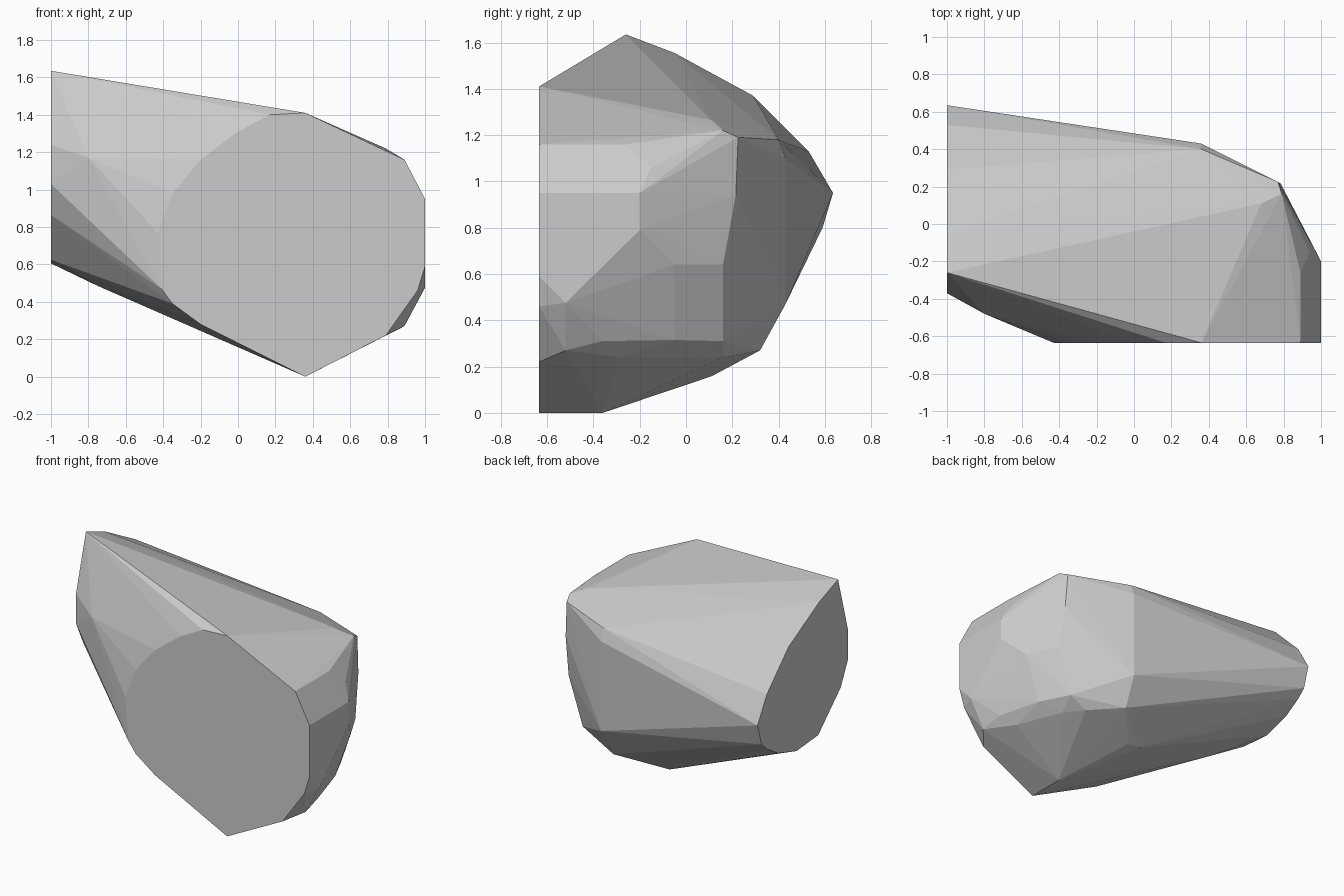
import bpy, bmesh

# Faceted boulder: convex solid wrapped around a few cross-section profiles

# Flat front face, (x, z) at y = -0.635
front = [(.36, 0), (.79, .22), (.96, .46), (1, .59), (1, .95), (.89, 1.16),
         (.36, 1.41), (.17, 1.4), (0, 1.31), (-.2, 1.16), (-.35, .98),
         (-.43, .77), (-.41, .47), (-.35, .39), (-.2, .28)]

# Flat left end, (y, z) at x = -1
left = [(-.26, 1.635), (-.05, 1.555), (.29, 1.37), (.53, 1.13), (.635, .95),
        (.59, .8), (.53, .745), (.4, .665), (.2, .605), (-.04, .625),
        (-.29, .865), (-.37, 1.03), (-.37, 1.24)]

# Chipped right, back and lower facets, (x, y, z)
chips = [(1, -.2, .95), (1, -.2, .79), (1, -.52, .475), (.89, -.52, .27),
         (.89, -.26, 1.16), (.94, -.15, 1.06), (.68, .11, 1.265), (.79, .16, 1.22),
         (.77, .225, 1.19), (.785, .215, .94), (.36, .40, 1.18), (.36, .43, 1.1),
         (.36, .43, .47), (.34, .32, .27), (.14, .11, .158), (.05, .11, .16),
         (.36, -.36, 0), (.8, .16, .64), (.91, -.05, .64), (.95, -.13, .71),
         (.69, .16, .31), (.79, -.05, .315), (.88, -.36, .31), (.79, -.29, .24),
         (.66, .03, .24), (.56, .16, .24), (-.8, -.48, 1.17), (-.75, -.1, .485)]

points = [(x, -.635, z) for x, z in front] + [(-1, y, z) for y, z in left] + chips

bm = bmesh.new()
for p in points:
    bm.verts.new(p)
hull = bmesh.ops.convex_hull(bm, input=bm.verts[:])
bmesh.ops.delete(bm, geom=list({g for g in hull["geom_interior"] + hull["geom_unused"]
                                if isinstance(g, bmesh.types.BMVert)}), context='VERTS')
# Merge the coplanar triangles into clean flat facets
bmesh.ops.dissolve_limit(bm, angle_limit=.01, verts=bm.verts[:], edges=bm.edges[:])
bmesh.ops.recalc_face_normals(bm, faces=bm.faces[:])

mesh = bpy.data.meshes.new("boulder")
bm.to_mesh(mesh)
bm.free()
boulder = bpy.data.objects.new("boulder", mesh)
bpy.context.collection.objects.link(boulder)
